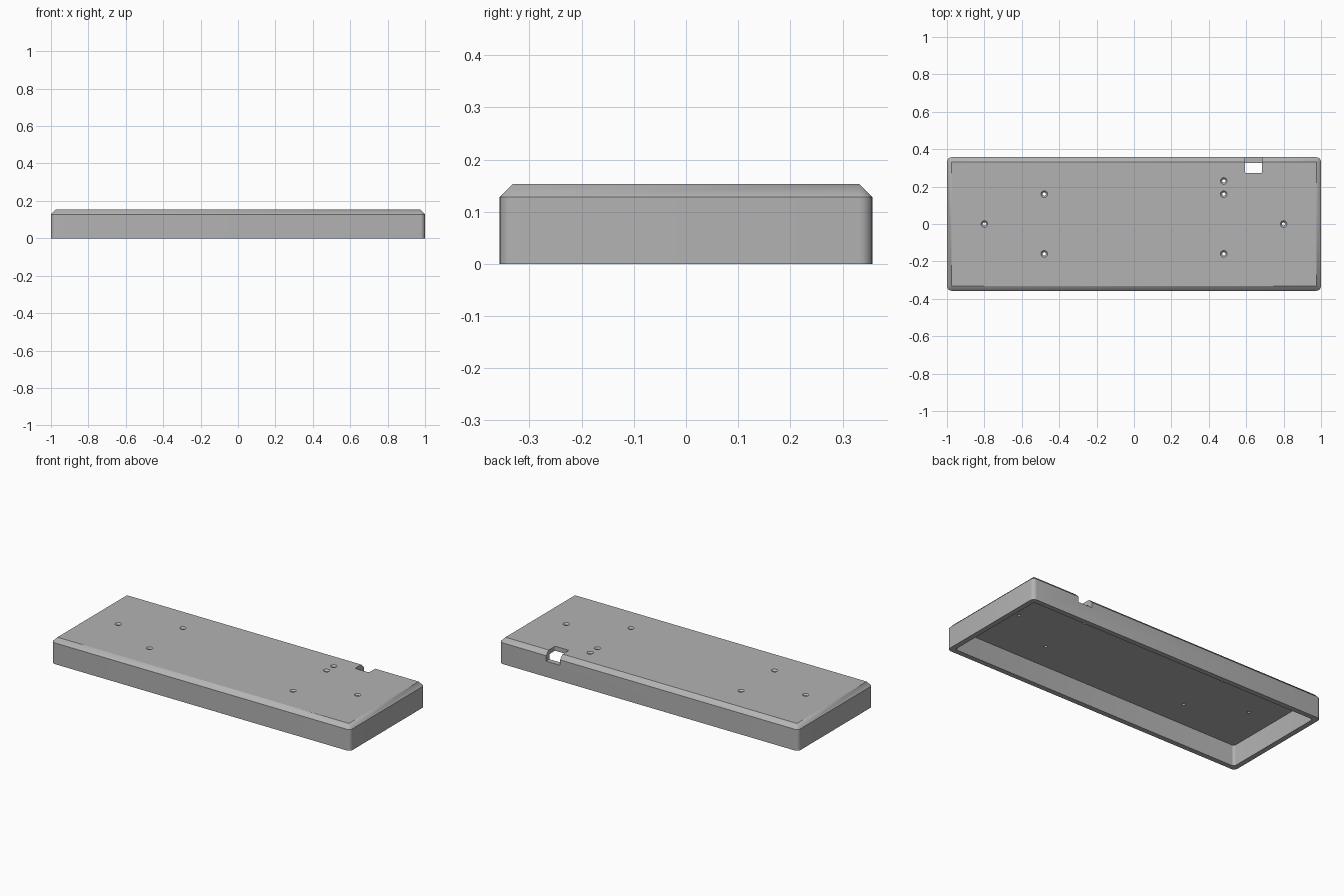
import bpy, bmesh, math

if "Cube" in bpy.data.objects:
    bpy.data.objects.remove(bpy.data.objects["Cube"])

HX, HY, H = 1.0, 0.357, 0.153      # half length, half depth, height
CH, WALL, CEIL = 0.025, 0.031, 0.126

grey = bpy.data.materials.new("plain grey")
grey.diffuse_color = (0.45, 0.45, 0.45, 1)
grey.use_nodes = True
grey.node_tree.nodes["Principled BSDF"].inputs["Base Color"].default_value = grey.diffuse_color


def outline(hx, hy, r, z, n=6):
    """Rounded rectangle as a list of points."""
    pts = []
    for q, (sx, sy) in enumerate([(1, 1), (-1, 1), (-1, -1), (1, -1)]):
        for i in range(n + 1):
            a = math.pi / 2 * (q + i / n)
            pts.append((sx * (hx - r) + r * math.cos(a),
                        sy * (hy - r) + r * math.sin(a), z))
    return pts


def circle(r, z, n=24):
    return [(r * math.cos(2 * math.pi * i / n), r * math.sin(2 * math.pi * i / n), z)
            for i in range(n)]


def loft(name, rings, loc=(0, 0, 0), rot=(0, 0, 0)):
    """Closed solid through a stack of rings."""
    bm = bmesh.new()
    vs = [[bm.verts.new(p) for p in ring] for ring in rings]
    n = len(vs[0])
    for a, b in zip(vs, vs[1:]):
        for i in range(n):
            j = (i + 1) % n
            bm.faces.new((a[i], a[j], b[j], b[i]))
    bm.faces.new(vs[0][::-1])
    bm.faces.new(vs[-1])
    bmesh.ops.remove_doubles(bm, verts=bm.verts, dist=1e-5)
    bmesh.ops.recalc_face_normals(bm, faces=bm.faces)
    me = bpy.data.meshes.new(name)
    bm.to_mesh(me)
    bm.free()
    me.materials.append(grey)
    ob = bpy.data.objects.new(name, me)
    ob.location, ob.rotation_euler = loc, rot
    bpy.context.collection.objects.link(ob)
    return ob


# Case: rounded vertical corners, chamfered top
case = loft("case_shell", [outline(HX, HY, CH, 0), outline(HX, HY, CH, H - CH),
                           outline(HX - CH, HY - CH, 0, H)])

# Hollow underside
cutters = [loft("cavity_cutter", [outline(HX - WALL, HY - WALL, 0.015, z) for z in (-0.05, CEIL)])]

# Cable notch: open through the top and the rear wall
cutters.append(loft("notch_cutter", [outline(0.0465, 0.075, 0.008, z) for z in (0.095, 0.25)],
                    loc=(0.639, 0.347, 0)))

# Countersunk screw holes
for x, y in [(-0.8, 0), (0.8, 0), (-0.48, 0.16), (-0.48, -0.16),
             (0.48, 0.16), (0.48, -0.16), (0.48, 0.23)]:
    cutters.append(loft("screw_hole_cutter", [circle(0.009, 0.1), circle(0.009, H - 0.009),
                                              circle(0.018, H), circle(0.018, H + 0.05)],
                        loc=(x, y, 0)))

for c in cutters:
    m = case.modifiers.new(c.name, 'BOOLEAN')
    m.operation, m.solver, m.object = 'DIFFERENCE', 'EXACT', c

# Bake the cuts and drop the cutters
bpy.context.view_layer.update()
baked = bpy.data.meshes.new_from_object(case.evaluated_get(bpy.context.evaluated_depsgraph_get()))
case.modifiers.clear()
case.data = baked
for c in cutters:
    bpy.data.objects.remove(c)

bpy.context.view_layer.objects.active = case
case.select_set(True)
bpy.ops.object.shade_smooth_by_angle(angle=math.radians(30))
